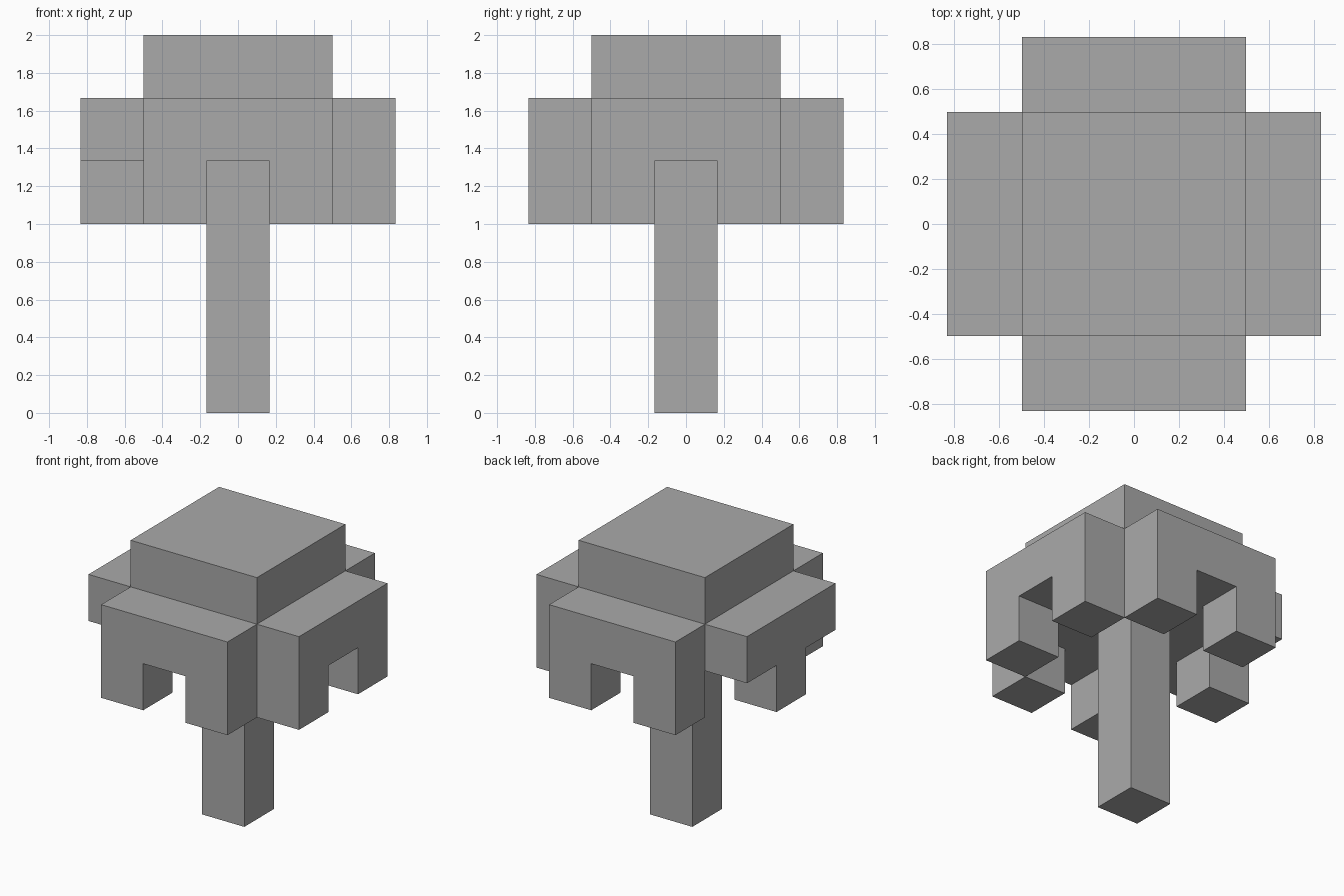
import bpy
import bmesh
from math import pi
from mathutils import Matrix, Vector

if "Cube" in bpy.data.objects:
    bpy.data.objects.remove(bpy.data.objects["Cube"], do_unlink=True)

U = 1 / 3  # block size

grey = bpy.data.materials.new("plain_grey")
grey.use_nodes = True
colour = (0.4, 0.4, 0.4, 1)
grey.diffuse_color = colour
grey.node_tree.nodes["Principled BSDF"].inputs["Base Color"].default_value = colour


def finish(name, bm):
    bmesh.ops.recalc_face_normals(bm, faces=bm.faces)
    mesh = bpy.data.meshes.new(name)
    bm.to_mesh(mesh)
    bm.free()
    mesh.materials.append(grey)
    obj = bpy.data.objects.new(name, mesh)
    bpy.context.collection.objects.link(obj)
    return obj


def block(name, width, bottom, top):
    """Square block centred on the vertical axis, sized in block units."""
    bm = bmesh.new()
    bmesh.ops.create_cube(bm, size=1)
    bmesh.ops.scale(bm, vec=Vector((width, width, top - bottom)) * U, verts=bm.verts)
    bmesh.ops.translate(bm, vec=(0, 0, (bottom + top) / 2 * U), verts=bm.verts)
    return finish(name, bm)


def side(name, profile, angle):
    """Extrude an (x, z) outline one block outward on the front, then turn it."""
    bm = bmesh.new()
    face = bm.faces.new([bm.verts.new((x * U, -1.5 * U, z * U)) for x, z in profile])
    out = bmesh.ops.extrude_face_region(bm, geom=[face], use_keep_orig=True)
    moved = [v for v in out["geom"] if isinstance(v, bmesh.types.BMVert)]
    bmesh.ops.translate(bm, vec=(0, -U, 0), verts=moved)
    bmesh.ops.rotate(bm, matrix=Matrix.Rotation(angle, 3, "Z"), verts=bm.verts)
    return finish(name, bm)


# Trunk and the main crown block
block("trunk", 1, 0, 4)
block("crown", 3, 4, 6)

# Three sides of foliage with a gap in the middle of the lower edge
gap = [(-1.5, 3), (-0.5, 3), (-0.5, 4), (0.5, 4), (0.5, 3), (1.5, 3), (1.5, 5), (-1.5, 5)]
for name, angle in (("front", 0), ("left", pi / 2), ("back", pi)):
    side(name + "_foliage", gap, angle)

# The remaining side hangs down in the middle instead
hanging = [(-1.5, 4), (-0.5, 4), (-0.5, 3), (0.5, 3), (0.5, 4), (1.5, 4), (1.5, 5), (-1.5, 5)]
side("right_foliage", hanging, -pi / 2)
